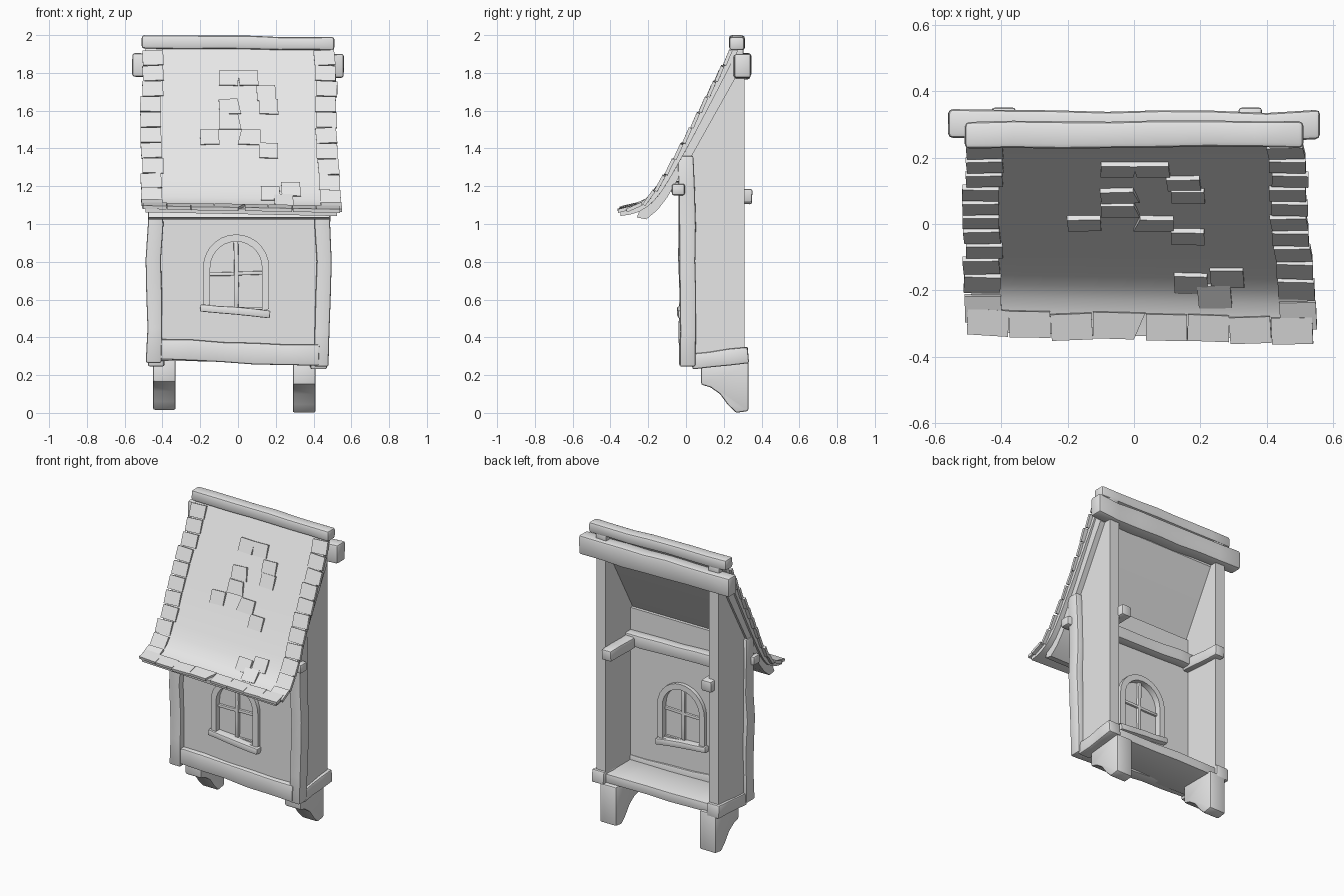
import bpy, bmesh, math, random
from mathutils import Matrix, Vector

random.seed(4)
cube = bpy.data.objects.get("Cube")
if cube:
    bpy.data.objects.remove(cube, do_unlink=True)

GREY = (0.8, 0.8, 0.8, 1)
mat = bpy.data.materials.new("plain_grey")
mat.use_nodes = True
mat.diffuse_color = GREY
mat.node_tree.nodes["Principled BSDF"].inputs["Base Color"].default_value = GREY
parts = []


def finish(name, bm, bevel=0.0):
    """Turn a bmesh into a shaded part, rounding its hard edges."""
    bmesh.ops.remove_doubles(bm, verts=bm.verts, dist=1e-5)
    bmesh.ops.recalc_face_normals(bm, faces=bm.faces)
    if bevel:
        hard = [e for e in bm.edges if len(e.link_faces) == 2
                and e.calc_face_angle() > math.radians(40)]
        bmesh.ops.bevel(bm, geom=hard, offset=bevel, segments=2, profile=0.5, affect='EDGES')
    me = bpy.data.meshes.new(name)
    bm.to_mesh(me)
    bm.free()
    me.materials.append(mat)
    ob = bpy.data.objects.new(name, me)
    bpy.context.collection.objects.link(ob)
    parts.append(ob)
    return ob


def beam(name, a, b, w, h, cuts=5, wobble=0.005, bevel=0.01):
    """Hand-hewn timber from a to b, slightly uneven along its length."""
    a, b = Vector(a), Vector(b)
    u = (b - a).normalized()
    side = Vector((1, 0, 0)) if abs(u.y) > 0.9 else Vector((0, 1, 0))
    side = (side - u * side.dot(u)).normalized()
    up = u.cross(side)
    bm = bmesh.new()
    bmesh.ops.create_cube(bm, size=1)
    for i in range(1, cuts):
        bmesh.ops.bisect_plane(bm, geom=bm.verts[:] + bm.edges[:] + bm.faces[:],
                               plane_co=(i / cuts - 0.5, 0, 0), plane_no=(1, 0, 0))
    rings = {}
    for v in bm.verts:
        key = round((v.co.x + 0.5) * cuts)
        dy, dz, s = rings.setdefault(key, (random.uniform(-wobble, wobble),
                                           random.uniform(-wobble, wobble),
                                           random.uniform(0.95, 1.04)))
        p = v.co.copy()
        v.co = (a + b) / 2 + u * p.x * (b - a).length \
            + side * (p.y * w * s + dy) + up * (p.z * h * s + dz)
    return finish(name, bm, bevel)


def plate(name, loops, axis, lo, hi, bevel=0.0):
    """Flat outline (with optional holes) given thickness along x or y."""
    cu = bpy.data.curves.new(name, 'CURVE')
    cu.dimensions, cu.fill_mode, cu.extrude = '2D', 'BOTH', (hi - lo) / 2
    for loop in loops:
        sp = cu.splines.new('POLY')
        sp.points.add(len(loop) - 1)
        for q, (s, t) in zip(sp.points, loop):
            q.co = (s, t, 0, 1)
        sp.use_cyclic_u = True
    tmp = bpy.data.objects.new("outline", cu)
    bpy.context.collection.objects.link(tmp)
    bpy.context.view_layer.update()
    me = bpy.data.meshes.new_from_object(tmp.evaluated_get(bpy.context.evaluated_depsgraph_get()))
    bm = bmesh.new()
    bm.from_mesh(me)
    bpy.data.objects.remove(tmp, do_unlink=True)
    bpy.data.curves.remove(cu)
    bpy.data.meshes.remove(me)
    mid = (lo + hi) / 2
    for v in bm.verts:
        s, t, d = v.co
        v.co = (mid + d, s, t) if axis == 'x' else (s, mid - d, t)
    return finish(name, bm, bevel)


def arch(r, bottom, cx=-0.01, spring=0.77):
    """Round-topped window outline."""
    curve = [(cx + r * math.cos(math.pi * i / 14), spring + r * math.sin(math.pi * i / 14))
             for i in range(15)]
    return [(cx + r, bottom)] + curve + [(cx - r, bottom)]


# Walls and floor
wall = [(0.02, 0.3), (0.31, 0.3), (0.31, 1.84), (0.27, 1.8), (0.02, 1.36)]
plate("left_wall", [wall], 'x', 0.38, 0.45)
plate("right_wall", [wall], 'x', -0.46, -0.39)
front = [(-0.43, 0.3), (0.43, 0.3), (0.43, 1.35), (-0.43, 1.35)]
plate("front_wall", [front, arch(0.155, 0.56)], 'y', 0.0, 0.045)
beam("floor", (-0.43, 0.16, 0.305), (0.42, 0.16, 0.3), 0.3, 0.06, wobble=0, bevel=0.004)

# Window
plate("window_pane", [arch(0.157, 0.56)], 'y', 0.015, 0.03)
plate("window_frame", [arch(0.175, 0.55), arch(0.137, 0.54)], 'y', -0.025, 0.07)
beam("window_upright", (-0.01, 0.022, 0.55), (-0.01, 0.022, 0.92), 0.05, 0.025, 3, 0.002, 0.004)
beam("window_crossbar", (-0.15, 0.022, 0.735), (0.13, 0.022, 0.74), 0.045, 0.02, 3, 0.002, 0.004)
beam("window_sill", (-0.2, 0.02, 0.555), (0.17, 0.02, 0.523), 0.125, 0.04, 4, 0.003, 0.006)

# Timber frame
beam("left_front_post", (0.445, 0.01, 0.245), (0.455, 0.0, 1.36), 0.085, 0.08, 6, 0.008)
beam("right_front_post", (-0.445, 0.01, 0.265), (-0.44, 0.0, 1.36), 0.085, 0.08, 6, 0.008)
beam("front_bottom_beam", (-0.42, 0.01, 0.335), (0.43, 0.01, 0.305), 0.085, 0.11)
beam("left_bottom_beam", (0.425, 0.03, 0.275), (0.425, 0.33, 0.305), 0.09, 0.085, 3)
beam("right_bottom_beam", (-0.43, 0.03, 0.29), (-0.43, 0.33, 0.305), 0.09, 0.085, 3)
beam("eave_beam", (-0.5, -0.04, 1.195), (0.52, -0.04, 1.185), 0.07, 0.06)
beam("inner_cross_beam", (-0.42, 0.07, 1.175), (0.4, 0.07, 1.165), 0.07, 0.08, 6)
beam("left_side_beam", (0.35, 0.03, 1.155), (0.345, 0.35, 1.145), 0.075, 0.075, 3)
beam("right_side_beam", (-0.39, 0.03, 1.155), (-0.395, 0.35, 1.145), 0.075, 0.075, 3)
beam("back_top_beam", (-0.56, 0.3, 1.845), (0.56, 0.295, 1.835), 0.09, 0.13, 7, 0.006, 0.014)
beam("ridge_beam", (-0.51, 0.27, 1.965), (0.51, 0.27, 1.955), 0.08, 0.07, 7, 0.003, 0.014)
for side, x in (("left", 0.42), ("right", -0.42)):
    beam(side + "_ridge_block", (x - 0.04, 0.28, 1.91), (x + 0.04, 0.28, 1.91), 0.05, 0.06, 1, 0, 0.006)

# Curved bracket feet
foot = [(0.08, 0.27), (0.08, 0.15), (0.13, 0.135), (0.18, 0.1), (0.22, 0.045),
        (0.265, 0.0), (0.33, 0.01), (0.33, 0.27)]
plate("left_foot", [foot], 'x', 0.29, 0.41, 0.01)
plate("right_foot", [[(y, z + 0.015) for y, z in foot]], 'x', -0.45, -0.33, 0.01)

# Roof: boarding below, covering above, both swept out at the eave
boarding = [(0.25, 1.87), (0.0, 1.41), (-0.1, 1.225), (-0.17, 1.135), (-0.24, 1.085), (-0.26, 1.035),
            (-0.21, 1.025), (-0.15, 1.075), (-0.1, 1.14), (-0.05, 1.225), (0.03, 1.36), (0.26, 1.77)]
plate("roof_boarding", [boarding], 'x', -0.475, 0.485)
top = [Vector(p) for p in ((0.25, 1.93), (0.0, 1.445), (-0.1, 1.26), (-0.14, 1.195), (-0.18, 1.145),
                           (-0.22, 1.115), (-0.27, 1.098), (-0.325, 1.09))]
ROOF_LEN = sum((q - p).length for p, q in zip(top, top[1:]))


def on_roof(s):
    """Point and upslope direction at distance s down the roof."""
    for p, q in zip(top, top[1:]):
        d = (q - p).length
        if s <= d or q == top[-1]:
            return p + (q - p) * (s / d), (p - q) / d
        s -= d


def skew(ob):
    """Widen and drop the left eave corner."""
    for v in ob.data.vertices:
        t = min(1.0, max(0.0, (1.92 - v.co.z) / 0.84))
        k = t ** 3 * (v.co.x + 0.5)
        if v.co.x > 0:
            v.co.x += 0.035 * t
        v.co.y -= 0.025 * k
        v.co.z -= 0.02 * k


under = []
for i in range(24):
    p, d = on_roof(ROOF_LEN * i / 23)
    under.append((p.x + d.y * 0.028, p.y - d.x * 0.028))
cover = [tuple(p) for p in top] + under[::-1]
skew(plate("roof_covering", [cover], 'x', -0.49, 0.49))

shingles = bmesh.new()


def shingle(x, s, w, length=0.085):
    p, d = on_roof(s)
    up = Vector((0, d.x, d.y))
    across = Vector((1, 0, 0))
    m = Matrix((across, up, across.cross(up))).transposed().to_4x4()
    m.translation = Vector((x, p.x, p.y)) + across.cross(up) * 0.003
    turn = Matrix.Rotation(random.uniform(-0.07, 0.07), 4, 'Z') @ Matrix.Rotation(0.08, 4, 'X')
    bmesh.ops.create_cube(shingles, size=1,
                          matrix=m @ turn @ Matrix.Diagonal((w, length, 0.018, 1)))


for i in range(11):
    for side in (-1, 1):
        shingle(side * 0.455 + random.uniform(-0.008, 0.008), 0.06 + i * 0.092, 0.11)
for x, s in ((-0.05, 0.18), (0.05, 0.18), (0.14, 0.27), (-0.05, 0.35), (0.15, 0.35), (-0.05, 0.44),
             (-0.15, 0.53), (0.05, 0.53), (0.14, 0.61), (0.25, 0.84), (0.14, 0.87), (0.21, 0.92)):
    shingle(x, s, 0.1)
for i in range(8):
    shingle(-0.44 + i * 0.126, ROOF_LEN - 0.03 + random.uniform(-0.006, 0.006), 0.124, 0.08)
skew(finish("roof_shingles", shingles))

# Smooth faces with crisp edges
bpy.ops.object.select_all(action='DESELECT')
for ob in parts:
    ob.select_set(True)
bpy.context.view_layer.objects.active = parts[0]
bpy.ops.object.shade_smooth_by_angle(angle=math.radians(35))
